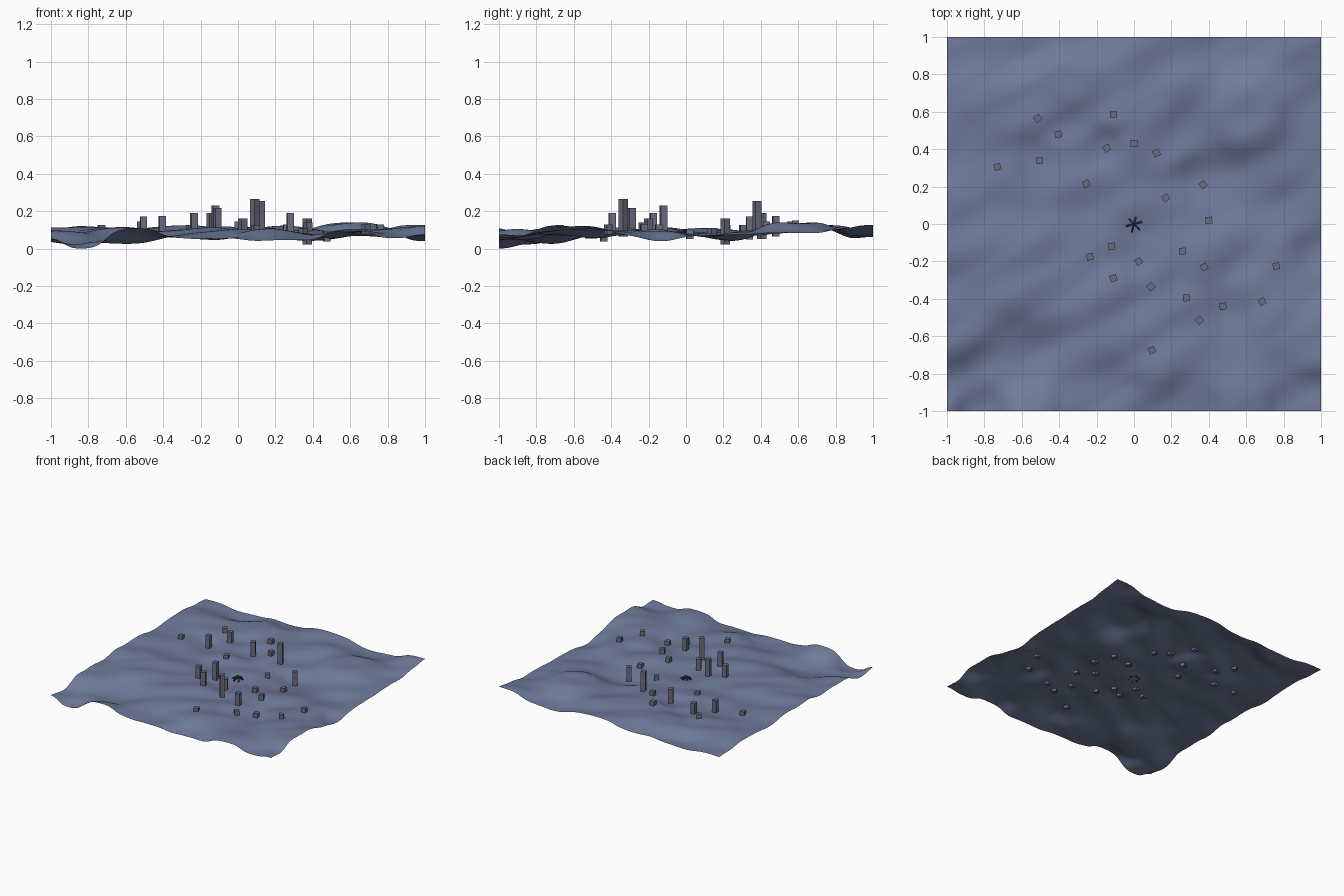
import bpy, bmesh, math
from mathutils import Vector, noise

if "Cube" in bpy.data.objects:
    bpy.data.objects.remove(bpy.data.objects["Cube"])


def material(name, rgb):
    m = bpy.data.materials.new(name)
    m.diffuse_color = (*rgb, 1)
    m.use_nodes = True
    m.node_tree.nodes["Principled BSDF"].inputs["Base Color"].default_value = m.diffuse_color
    return m


ground_mat = material("blue_ground", (0.16, 0.20, 0.33))
block_mat = material("grey_block", (0.15, 0.15, 0.22))
log_mat = material("dark_log", (0.03, 0.03, 0.045))

# Blocks: x, y, top height, ground height, turn in degrees
blocks = [
    (-.515, .565, .145, .115, 35), (-.405, .48, .175, .09, 10),
    (-.73, .305, .125, .10, 15), (-.505, .34, .172, .07, 5),
    (-.11, .585, .15, .125, 5), (-.145, .405, .19, .07, 30),
    (0, .43, .144, .115, 0), (.12, .38, .255, .095, 25),
    (-.255, .215, .125, .105, 25), (.17, .14, .11, .085, 35),
    (.37, .21, .16, .045, 35), (.40, .02, .105, .075, 5),
    (-.12, -.12, .23, .095, 10), (-.235, -.175, .19, .095, 10),
    (-.11, -.29, .217, .115, 20), (.025, -.2, .16, .07, 30),
    (.26, -.145, .13, .095, 5), (.375, -.23, .14, .105, 25),
    (.09, -.335, .265, .09, 40), (.28, -.395, .19, .095, 5),
    (.475, -.44, .095, .06, 10), (.685, -.415, .13, .10, 30),
    (.35, -.515, .11, .08, 40), (.76, -.225, .13, .10, 10),
    (.095, -.675, .125, .10, 25),
]

# Heights along the outer edges and at a few inner crests and hollows
rim = [
    (-1, -1, .065), (-.87, -1, 0), (-.55, -1, .115), (-.3, -1, .06), (0, -1, .055),
    (.3, -1, .05), (.6, -1, .10), (.85, -1, .06), (1, -1, .08),
    (1, -.65, .125), (1, -.1, .045), (1, .25, .08), (1, .55, .09), (1, 1, .13),
    (.6, 1, .07), (.1, 1, .12), (-.2, 1, .08), (-.6, 1, .07), (-1, 1, .085),
    (-1, .5, .10), (-1, 0, .11), (-1, -.5, .10), (-.6, -.75, .03), (-.65, -.3, .11),
    (.6, .6, .14), (0, 0, .075), (-.3, .75, .13), (-.75, .65, .12),
]
samples = [(b[0], b[1], b[3]) for b in blocks] + rim


def ripple(x, y):
    u, v = .88 * x + .48 * y, -.48 * x + .88 * y
    return .026 * noise.noise(Vector((u * 2.6, v * 5.5, 3.1)))


offsets = [(x, y, z - ripple(x, y)) for x, y, z in samples]


def height(x, y):
    total = weight = 0
    for sx, sy, sz in offsets:
        w = 1 / ((x - sx) ** 2 + (y - sy) ** 2 + .008) ** 2
        total += w * sz
        weight += w
    return max(0, total / weight + ripple(x, y))


def finish(bm, name, mat):
    me = bpy.data.meshes.new(name)
    bm.to_mesh(me)
    bm.free()
    me.materials.append(mat)
    ob = bpy.data.objects.new(name, me)
    bpy.context.collection.objects.link(ob)
    return ob


# Rolling ground sheet
bm = bmesh.new()
bmesh.ops.create_grid(bm, x_segments=100, y_segments=100, size=1)
for v in bm.verts:
    v.co.z = height(v.co.x, v.co.y)
low = min(v.co.z for v in bm.verts)
for v in bm.verts:
    v.co.z -= low
for f in bm.faces:
    f.smooth = True
finish(bm, "ground", ground_mat)


def box(name, size, loc, turn, mat, tilt=0):
    bm = bmesh.new()
    bmesh.ops.create_cube(bm, size=1)
    bmesh.ops.scale(bm, vec=size, verts=bm.verts)
    ob = finish(bm, name, mat)
    ob.location = loc
    ob.rotation_euler = (0, tilt, turn)
    return ob


# Standing blocks, sunk slightly into the ground
for i, (x, y, top, base, turn) in enumerate(blocks):
    bottom = max(.015, min(base, height(x, y) - low) - .02)
    box(f"block_{i + 1:02d}", (.036, .036, top - bottom),
        (x, y, (top + bottom) / 2), math.radians(turn), block_mat)

# Small ring of leaning logs at the centre
mid = height(0, 0) - low
for i in range(6):
    a = math.radians(i * 60 + 15)
    box(f"leaning_log_{i + 1}", (.054, .010, .010),
        (.022 * math.cos(a), .022 * math.sin(a), mid + .012), a, log_mat,
        tilt=math.radians(35))
